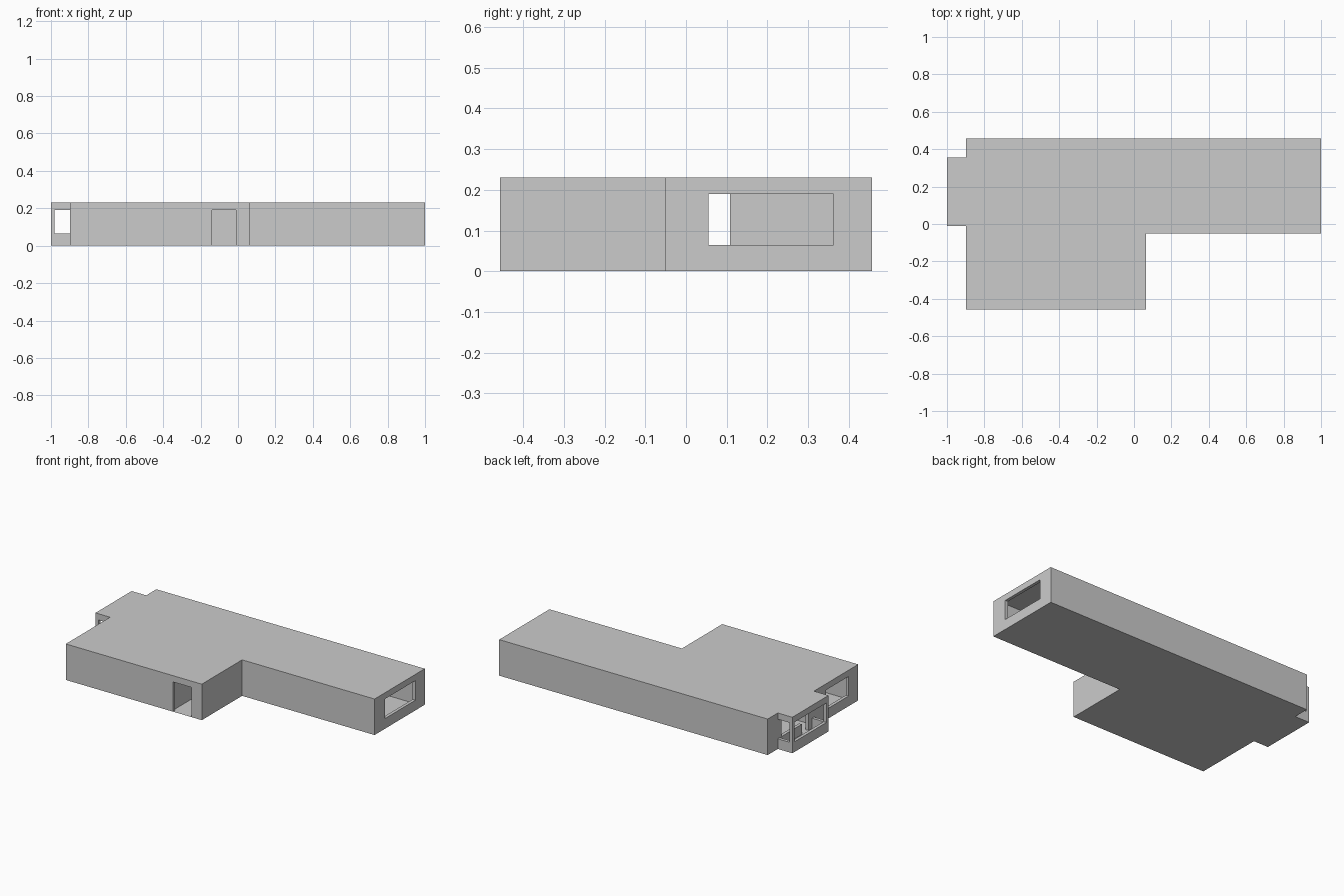
import bpy, bmesh

if "Cube" in bpy.data.objects:
    bpy.data.objects.remove(bpy.data.objects["Cube"])

H = 0.23          # wall height
T = 0.02          # outer wall thickness
TI = 0.012        # partition thickness
SILL, HEAD = 0.065, 0.19


def prism(name, pts, z0, z1):
    """Closed polygon, extruded from z0 to z1 (flat face if equal)."""
    bm = bmesh.new()
    face = bm.faces.new([bm.verts.new((x, y, z0)) for x, y in pts])
    if z1 > z0:
        new = bmesh.ops.extrude_face_region(bm, geom=[face])["geom"]
        verts = [v for v in new if isinstance(v, bmesh.types.BMVert)]
        bmesh.ops.translate(bm, verts=verts, vec=(0, 0, z1 - z0))
        bmesh.ops.recalc_face_normals(bm, faces=bm.faces)
    mesh = bpy.data.meshes.new(name)
    bm.to_mesh(mesh)
    bm.free()
    obj = bpy.data.objects.new(name, mesh)
    bpy.context.collection.objects.link(obj)
    return obj


def box(name, x0, x1, y0, y1, z0=0.0, z1=H):
    return prism(name, [(x0, y0), (x1, y0), (x1, y1), (x0, y1)], z0, z1)


def cut(obj, cutters):
    """Subtract the cutters, bake the result and drop the cutters."""
    for c in cutters:
        c.hide_render = True
        m = obj.modifiers.new("opening", 'BOOLEAN')
        m.operation, m.solver, m.object = 'DIFFERENCE', 'EXACT', c
    deps = bpy.context.evaluated_depsgraph_get()
    mesh = bpy.data.meshes.new_from_object(obj.evaluated_get(deps))
    obj.modifiers.clear()
    obj.data = mesh
    for c in cutters:
        bpy.data.objects.remove(c)


def window(x0, x1, y0, y1):
    return box("window_cutter", x0, x1, y0, y1, SILL, HEAD)


def door(x0, x1, y0, y1):
    return box("door_cutter", x0, x1, y0, y1, -0.05, HEAD)


def l_plan(d):
    """Main L-shaped plan, inset by d."""
    return [(-0.897 + d, -0.457 + d), (0.064 - d, -0.457 + d), (0.064 - d, -0.05 + d),
            (1 - d, -0.05 + d), (1 - d, 0.457 - d), (-0.897 + d, 0.457 - d)]


# Outer walls with entrance, end window, bedroom window and balcony door + window
outer = prism("outer_walls", l_plan(0), 0, H)
cut(outer, [
    prism("cavity_cutter", l_plan(T), -0.1, H + 0.1),
    door(-0.14, -0.01, -0.5, -0.42),
    window(0.95, 1.05, 0.055, 0.362),
    window(-0.95, -0.85, -0.36, -0.13),
    door(-0.95, -0.85, 0.045, 0.112),
    window(-0.95, -0.85, 0.10, 0.315),
])

# Enclosed balcony: U-shaped walls open on front and both sides
bx, by0, by1 = -1.0, -0.01, 0.355
balcony = prism("balcony_walls", [
    (-0.897, by0), (-0.897, by0 + T), (bx + T, by0 + T), (bx + T, by1 - T),
    (-0.897, by1 - T), (-0.897, by1), (bx, by1), (bx, by0)], 0, H)
cut(balcony, [
    window(-1.05, -0.99 + T, by0 + T, by1 - T),
    window(bx + T, -0.85, by0 - 0.05, by0 + T + 0.01),
    window(bx + T, -0.85, by1 - T - 0.01, by1 + 0.05),
])


# Partitions: centre line along one axis, optional doorway (start, end)
def partition(name, axis, at, start, end, doorway=None):
    h = TI / 2
    if axis == 'x':
        wall = box(name, start, end, at - h, at + h)
        cutter = doorway and door(*doorway, at - 0.05, at + 0.05)
    else:
        wall = box(name, at - h, at + h, start, end)
        cutter = doorway and door(at - 0.05, at + 0.05, *doorway)
    if cutter:
        cut(wall, [cutter])


partition("bedroom_wall", 'x', -0.038, -0.877, -0.426)
partition("bedroom_door_wall", 'y', -0.432, -0.164, -0.044, (-0.155, -0.055))
partition("bathroom_side_wall", 'y', -0.575, -0.437, -0.164)
partition("bathroom_door_wall", 'x', -0.17, -0.569, -0.15, (-0.37, -0.26))
partition("entrance_side_wall", 'y', -0.156, -0.437, -0.176)
partition("store_side_wall", 'y', 0.045, 0.13, 0.437)
partition("store_door_wall", 'x', 0.136, 0.051, 0.271, (0.10, 0.21))
partition("end_room_wall", 'y', 0.277, -0.03, 0.437, (-0.02, 0.108))

# Thin floor and ceiling sheets over the whole plan
plan = l_plan(0) + [(-0.897, by1), (bx, by1), (bx, by0), (-0.897, by0)]
prism("floor", plan[::-1], 0, 0)
prism("roof", plan, H, H)
